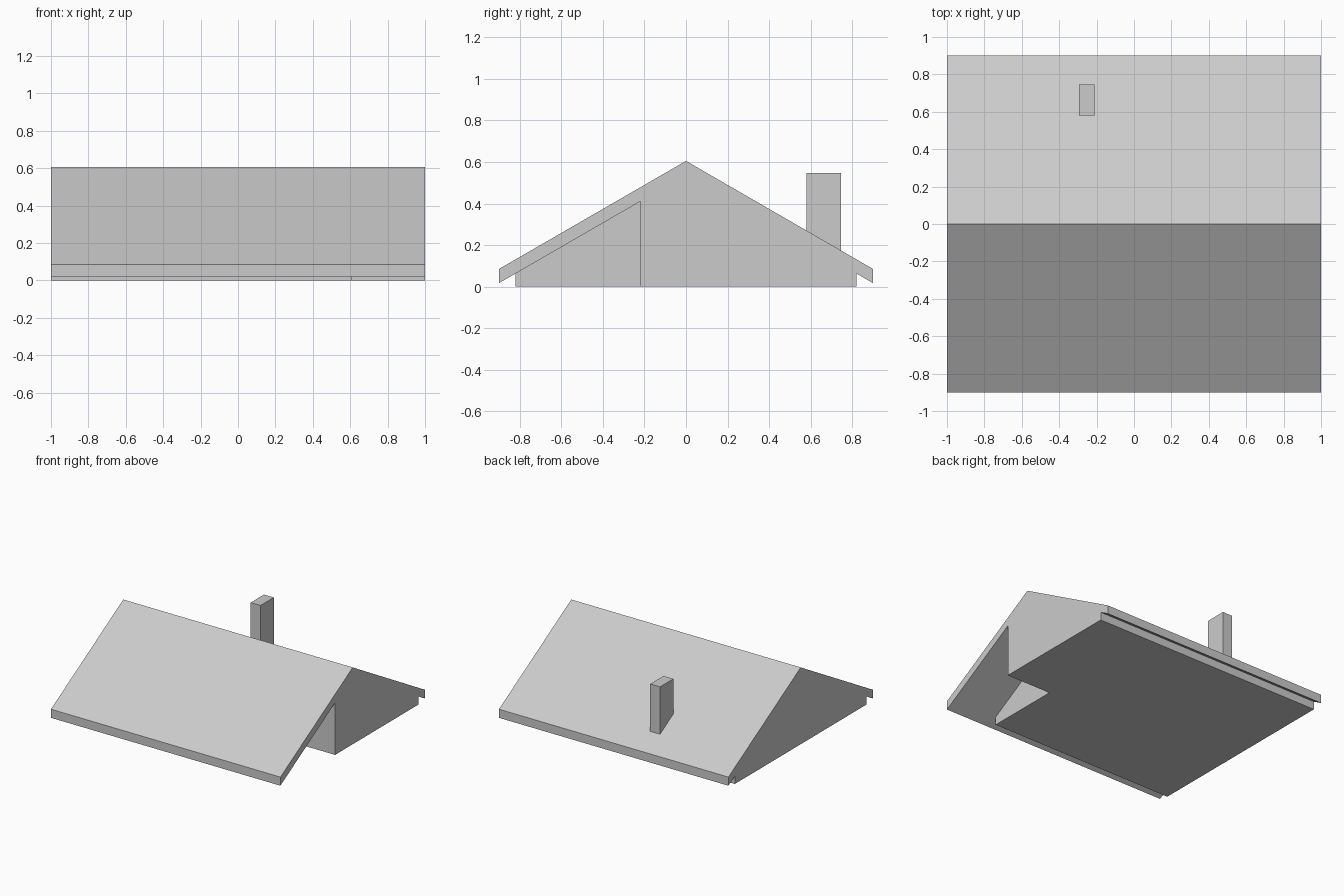
import bpy
import bmesh

cube = bpy.data.objects.get("Cube")
if cube:
    bpy.data.objects.remove(cube)

grey = bpy.data.materials.new("light_grey")
grey.use_nodes = True
colour = (0.6, 0.6, 0.6, 1)
grey.diffuse_color = colour
grey.node_tree.nodes["Principled BSDF"].inputs["Base Color"].default_value = colour

RIDGE, EAVE_Y, EAVE_Z, THICK = 0.605, 0.9, 0.085, 0.068
SLOPE = (RIDGE - EAVE_Z) / EAVE_Y
WALL_Y, PORCH_X, PORCH_Y = 0.82, 0.61, -0.22


def underside(y):
    return RIDGE - THICK - SLOPE * abs(y)


def finish(name, bm):
    bmesh.ops.recalc_face_normals(bm, faces=bm.faces)
    mesh = bpy.data.meshes.new(name)
    bm.to_mesh(mesh)
    bm.free()
    mesh.materials.append(grey)
    obj = bpy.data.objects.new(name, mesh)
    bpy.context.collection.objects.link(obj)
    return obj


def extrude_x(name, profile, x0, x1):
    """Extrude a (y, z) outline from x0 to x1."""
    bm = bmesh.new()
    face = bm.faces.new([bm.verts.new((x0, y, z)) for y, z in profile])
    out = bmesh.ops.extrude_face_region(bm, geom=[face], use_keep_orig=True)
    moved = [v for v in out["geom"] if isinstance(v, bmesh.types.BMVert)]
    bmesh.ops.translate(bm, verts=moved, vec=(x1 - x0, 0, 0))
    return finish(name, bm)


def post(name, x, y, radius, height):
    bm = bmesh.new()
    bmesh.ops.create_cone(bm, cap_ends=True, segments=16, radius1=radius,
                          radius2=radius, depth=height)
    bmesh.ops.translate(bm, verts=bm.verts, vec=(x, y, height / 2))
    return finish(name, bm)


# Gabled roof slab with vertical eave edges
top = [(-EAVE_Y, EAVE_Z), (0, RIDGE), (EAVE_Y, EAVE_Z)]
extrude_x("roof", top + [(y, z - THICK) for y, z in reversed(top)], -1, 1)

# Walls: full-width part, then the narrower part beside the open porch
for name, front_y, x0, x1 in (("main_walls", -WALL_Y, -1, PORCH_X),
                              ("porch_end_walls", PORCH_Y, PORCH_X, 1)):
    outline = [(front_y, 0), (front_y, underside(front_y)), (0, underside(0)),
               (WALL_Y, underside(WALL_Y)), (WALL_Y, 0)]
    extrude_x(name, outline, x0, x1)

# Chimney on the back slope
extrude_x("chimney", [(0.58, 0.1), (0.58, 0.548), (0.745, 0.548), (0.745, 0.1)],
          -0.295, -0.21)

# Short round posts inside the wall corners
INSET = 0.03
for name, x, y in (("back_left_post", 1, 1), ("back_right_post", -1, 1),
                   ("front_right_post", -1, -1), ("front_left_post", PORCH_X, -1)):
    px = x - INSET if x > 0 else x + INSET
    post(name, px, y * (WALL_Y - INSET), 0.025, 0.06)
